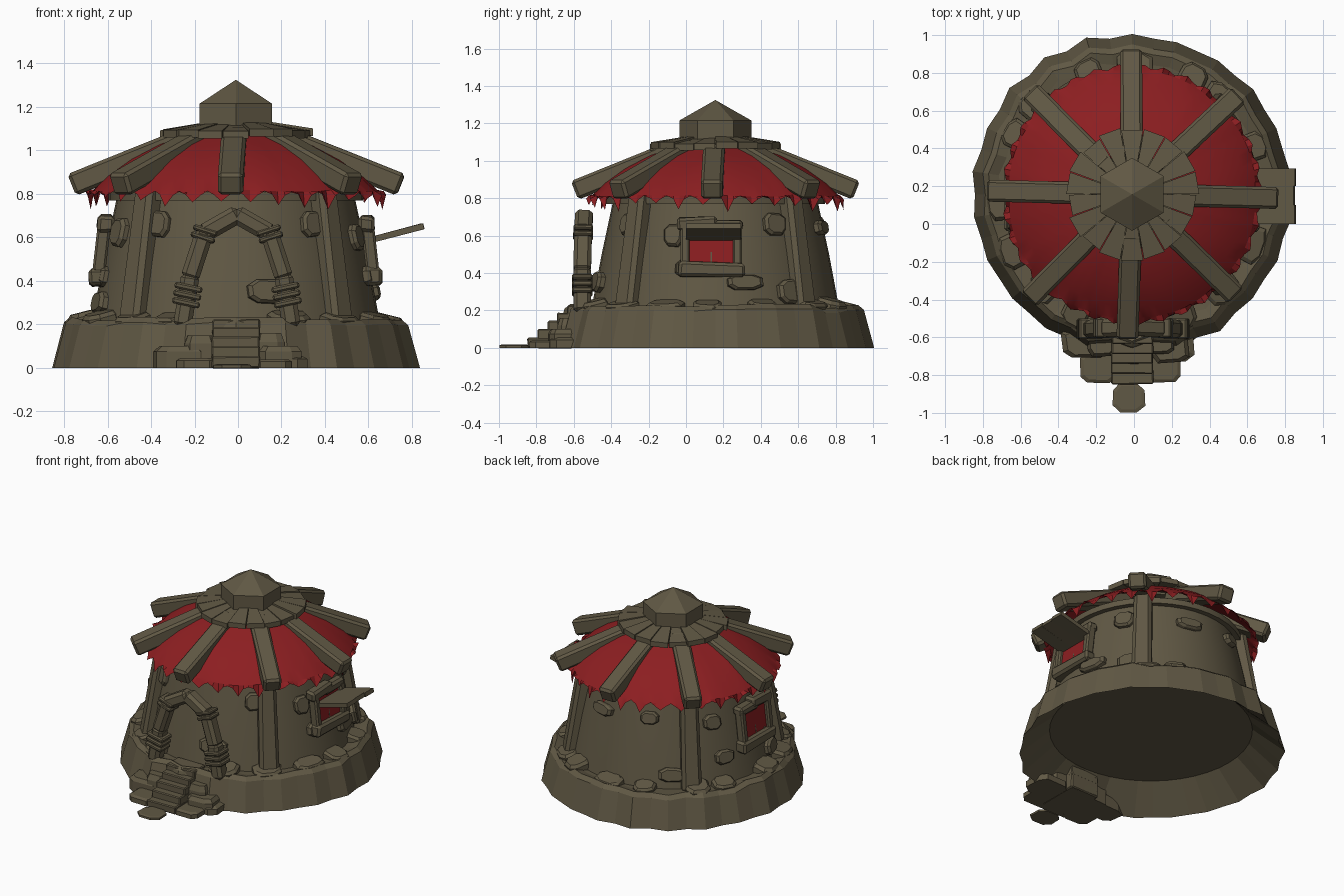
import bpy, bmesh, math, random
from mathutils import Vector, Matrix

if "Cube" in bpy.data.objects:
    bpy.data.objects.remove(bpy.data.objects["Cube"])
random.seed(4)
CX, CY = -0.01, 0.157          # hut axis
TAU = math.tau
rnd = random.uniform


def material(name, rgb):
    m = bpy.data.materials.new(name)
    m.diffuse_color = (*rgb, 1)
    m.use_nodes = True
    m.node_tree.nodes["Principled BSDF"].inputs["Base Color"].default_value = m.diffuse_color
    return m


BROWN = material("earth brown", (0.118, 0.098, 0.058))
RED = material("cloth red", (0.262, 0.013, 0.015))


def finish(bm, name, mat, smooth=None):
    bmesh.ops.recalc_face_normals(bm, faces=bm.faces)
    me = bpy.data.meshes.new(name)
    bm.to_mesh(me)
    bm.free()
    ob = bpy.data.objects.new(name, me)
    bpy.context.collection.objects.link(ob)
    me.materials.append(mat)
    if smooth:
        bpy.ops.object.select_all(action='DESELECT')
        ob.select_set(True)
        bpy.context.view_layer.objects.active = ob
        bpy.ops.object.shade_smooth_by_angle(angle=math.radians(smooth))
    return ob


def polar(deg, r, z):
    a = math.radians(deg)
    return Vector((CX + r * math.cos(a), CY + r * math.sin(a), z))


def lathe(name, profile, n, mat, wobble=lambda i, k: (0, 0), smooth=None, close=True):
    """Revolve (radius, z) points; wobble adds an offset per segment and row."""
    bm = bmesh.new()
    rows = []
    for k, (r, z) in enumerate(profile):
        row = []
        for i in range(n):
            dr, dz = wobble(i, k)
            row.append(bm.verts.new(polar(360 * i / n, r + dr, z + dz)))
        rows.append(row)
    for a, b in zip(rows, rows[1:]):
        for i in range(n):
            j = (i + 1) % n
            bm.faces.new((a[i], a[j], b[j], b[i]))
    if close:
        bm.faces.new(rows[0])
        bm.faces.new(rows[-1])
    return finish(bm, name, mat, smooth)


def bar(name, p, q, w, h, side, mat=BROWN, bevel=0.015, taper=1.0, jitter=0.0):
    """Bevelled beam from p to q; w is measured along side, h across it."""
    p, q = Vector(p), Vector(q)
    z = (q - p).normalized()
    x = Vector(side)
    x = (x - z * x.dot(z)).normalized()
    rot = Matrix((x, z.cross(x), z)).transposed().to_4x4()
    bm = bmesh.new()
    bmesh.ops.create_cube(bm, size=1)
    for v in bm.verts:
        s = taper if v.co.z > 0 else 1
        v.co = Vector((v.co.x * w * s, v.co.y * h * s, v.co.z * (q - p).length))
        v.co += Vector((rnd(-1, 1), rnd(-1, 1), rnd(-1, 1))) * jitter
    if bevel:
        bmesh.ops.bevel(bm, geom=bm.edges[:], offset=bevel, segments=1, affect='EDGES')
    bm.transform(Matrix.Translation((p + q) / 2) @ rot)
    return finish(bm, name, mat)


def block(name, x0, x1, y0, y1, z0, z1, **kw):
    x, y = (x0 + x1) / 2, (y0 + y1) / 2
    return bar(name, (x, y, z0), (x, y, z1), x1 - x0, y1 - y0, (1, 0, 0), **kw)


def pebble(name, centre, normal, w, h, depth, squareness=0.75):
    """Irregular eight-sided stone lying against a surface."""
    n = Vector(normal).normalized()
    x = Vector((0, 0, 1)).cross(n)
    x = x.normalized() if x.length > 0.1 else Vector((1, 0, 0))
    y = n.cross(x)
    bm = bmesh.new()
    ks = [rnd(0.93, 1.07) for _ in range(8)]
    rows = []
    for s, d in ((1, -0.5), (1, 0.25), (0.8, 0.5)):
        rows.append([])
        for i, k in enumerate(ks):
            a = TAU * (i + 0.5) / 8
            u, v = (math.copysign(abs(f) ** squareness, f) for f in (math.cos(a), math.sin(a)))
            rows[-1].append(bm.verts.new(Vector(centre) + n * d * depth
                                         + x * w * 0.52 * s * k * u + y * h * 0.52 * s * k * v))
    for a, b in zip(rows, rows[1:]):
        for i in range(8):
            bm.faces.new((a[i], a[i - 1], b[i - 1], b[i]))
    bm.faces.new(rows[0])
    bm.faces.new(rows[-1])
    return finish(bm, name, BROWN)


def wall_r(z):
    return 0.66 - 0.2 * (z - 0.22)


# Stone base: scalloped ring, hollow underneath
lobes = 22
bump = [rnd(-0.015, 0.015) for _ in range(lobes)]
lift = [rnd(-0.015, 0.012) for _ in range(lobes)]


def base_wobble(i, k):
    if k in (0, 5):
        return 0, 0
    dr = (bump[i // 2] + 0.012) if i % 2 else -0.008
    return dr, (lift[i // 2] if k in (2, 3) else 0)


lathe("stone_base", [(0.65, 0.165), (0.84, 0), (0.785, 0.2), (0.755, 0.225), (0.70, 0.21), (0.6, 0.2)],
      lobes * 2, BROWN, base_wobble)

# Rubble stones on the ledge
for i in range(16):
    a = 22.5 * i + rnd(-5, 5)
    if not 250 < a < 290:
        pebble("ledge_stone", polar(a, 0.69, 0.22), polar(a, 0.25, 1) - polar(a, 0, 0),
               rnd(0.14, 0.2), rnd(0.12, 0.16), rnd(0.05, 0.09))

# Tapered wall and top ring
lathe("wall", [(wall_r(0.19), 0.19), (wall_r(0.5) + 0.004, 0.5), (wall_r(0.77), 0.77), (0.585, 0.77),
               (0.585, 0.81), (0.5, 0.86)], 40, BROWN, smooth=30)

# Stones set into the wall: angle, height, width, tall
for a, z, w, h in ((233, .66, .11, .12), (307, .66, .11, .12), (283, .35, .19, .11), (205, .62, .13, .13),
                   (193, .42, .13, .1), (197, .3, .16, .1), (338, .6, .11, .12), (14, .35, .2, .08), (38, .3, .16, .13),
                   (33, .66, .13, .12), (75, .64, .17, .08), (110, .66, .12, .08),
                   (150, .62, .12, .1), (125, .3, .18, .09), (345, .42, .1, .09),
                   (156, .38, .13, .09)):
    pebble("wall_stone", polar(a, wall_r(z) + 0.003, z), polar(a, 1, 0.2) - polar(a, 0, 0), w, h, 0.06)

# Leaning posts on the diagonals
for a in (45, 135, 225, 315):
    t = polar(a + 90, 1, 0) - polar(a, 0, 0)
    bar("wall_post", polar(a, 0.665, 0.19), polar(a, 0.565, 0.83), 0.13, 0.11, t, bevel=0.022, taper=0.88)

# Red cloth roof with a ragged hem
N = 128
hem = [rnd(-0.05, 0.0) for _ in range(N)]
hang = [0.028, 0.012, -0.03, 0.008]      # one tooth of the hem


def cloth_wobble(i, k):
    sag = math.sin(math.pi * ((i % 16) / 16))
    if k == 5:
        tooth = hang[i % 4] if i % 4 != 2 else -0.008 + hem[i // 4]
        return 0.012 * math.sin(i * 1.7), tooth
    return 0.01 * k / 4 * sag, -0.012 * sag * (k > 0) + hem[i // 4 * 4] * 0.12 * k / 4


lathe("roof_cloth", [(0.22, 1.075), (0.35, 1.035), (0.48, 0.965), (0.59, 0.885), (0.65, 0.825), (0.68, 0.785)],
      N, RED, cloth_wobble, close=False, smooth=25)

# Eight roof beams
for i in range(8):
    a = 45 * i + rnd(-2, 2)
    t = polar(a + 90, 1, 0) - polar(a, 0, 0)
    bar("roof_beam", polar(a, 0.2, 1.065), polar(a, rnd(0.752, 0.772), 0.842), 0.116, 0.106, t, bevel=0.015)

# Ring of wedge planks under the cap
M = 18
for i in range(M):
    bm = bmesh.new()
    ro, dz, a0, a1 = rnd(0.33, 0.358), rnd(-0.006, 0.008), 360 * i / M + 0.4, 360 * (i + 1) / M - 0.4
    for z in (0, 0.035):
        for a, r, zz in ((a0, .13, 1.095), (a1, .13, 1.095), (a1, ro, 1.06), (a0, ro, 1.06)):
            bm.verts.new(polar(a, r, zz + z + dz))
    bmesh.ops.convex_hull(bm, input=bm.verts[:])
    bmesh.ops.dissolve_limit(bm, angle_limit=0.02, verts=bm.verts[:], edges=bm.edges[:])
    finish(bm, "cap_plank", BROWN)

# Hexagonal cap with a pointed top
bm = bmesh.new()
for z in (1.08, 1.215):
    for i in range(6):
        bm.verts.new(polar(30 + 60 * i, 0.193, z))
bm.verts.new(polar(0, 0, 1.325))
bmesh.ops.convex_hull(bm, input=bm.verts[:])
bmesh.ops.dissolve_limit(bm, angle_limit=0.02, verts=bm.verts[:], edges=bm.edges[:])
finish(bm, "roof_cap", BROWN)

# Door arch of lashed logs in three curved pieces per side
for s in (-1, 1):
    path = [Vector((s * x - .005, y, z)) for x, y, z in
            ((.25, -.555, .2), (.215, -.555, .42), (.15, -.55, .62), (0, -.545, .705))]
    for p, q in zip(path, path[1:]):
        d = (q - p).normalized() * 0.012
        bar("door_arch_log", p - d, q + d, 0.095, 0.085, (0, 1, 0), bevel=0.02)
    for z in (0.3, 0.335, 0.37):
        c = path[0].lerp(path[1], (z - .2) / .22)
        d = Vector((-s * .003, 0, 0.014))
        bar("door_lashing", c - d, c + d, 0.13, 0.11, (1, 0, rnd(-.2, .2)), bevel=0.008)
    for f in (0.9, 1.06):
        c, d = path[1].lerp(path[2], f), (path[2] - path[1]).normalized() * 0.013
        bar("door_lashing", c - d, c + d, 0.115, 0.105, (1, 0, rnd(-.2, .2)), bevel=0.008)

# Windows with curtain, on the right and left sides
for s in (1, -1):
    def P(x, y, z):
        return (CX + s * x, y, z)
    c = 0.135
    bar("window_curtain", P(.632, c, .44), P(.607, c, .65), 0.25, 0.008, (0, 1, 0), mat=RED, bevel=0)
    bar("curtain_gap", P(.634, c, .45), P(.614, c, .58), 0.008, 0.006, (0, 1, 0), bevel=0)
    bar("window_sill", P(.635, -.04, .42), P(.635, .315, .415), 0.08, 0.08, (0, 0, 1), jitter=0.006)
    bar("window_lintel", P(.60, -.05, .66), P(.60, .17, .67), 0.07, 0.075, (0, 0, 1), jitter=0.006)
    bar("window_lintel", P(.60, .1, .65), P(.60, .3, .65), 0.06, 0.075, (0, 0, 1), jitter=0.006)
    for y in (-0.005, 0.275):
        bar("window_jamb", P(.63, y, .44), P(.606, y, .65), 0.05, 0.06, (0, 1, 0), bevel=0.01)

# Propped shutter on the right window
for y0, y1, x in ((0.0, 0.1, .853), (0.1, 0.2, .848), (0.2, 0.295, .855)):
    y = (y0 + y1) / 2
    bar("window_shutter", (0.59, y, .583), (x, y, .652), y1 - y0, 0.028, (0, 1, 0), bevel=0)

# Front steps
for i, z in enumerate((0.225, 0.185, 0.145, 0.1, 0.055)):
    y = -0.635 - 0.053 * i
    block("front_step", -0.12, 0.10, y, -0.5, 0, z, bevel=0.006, jitter=0.003)

# Stones flanking the steps
for x, y, w, d, h in ((-.25, -.63, .26, .16, .1), (-.19, -.76, .2, .17, .045), (.19, -.65, .2, .17, .1),
                      (.2, -.63, .24, .2, .055), (.16, -.76, .18, .15, .04), (-.17, -.62, .16, .16, .15),
                      (.14, -.62, .14, .14, .16)):
    pebble("step_side_stone", (x, y, h / 2), (0, 0, 1), w, d, h, 0.55)
pebble("path_stone", (-0.03, -0.92, 0.009), (0, 0, 1), 0.175, 0.16, 0.018)
